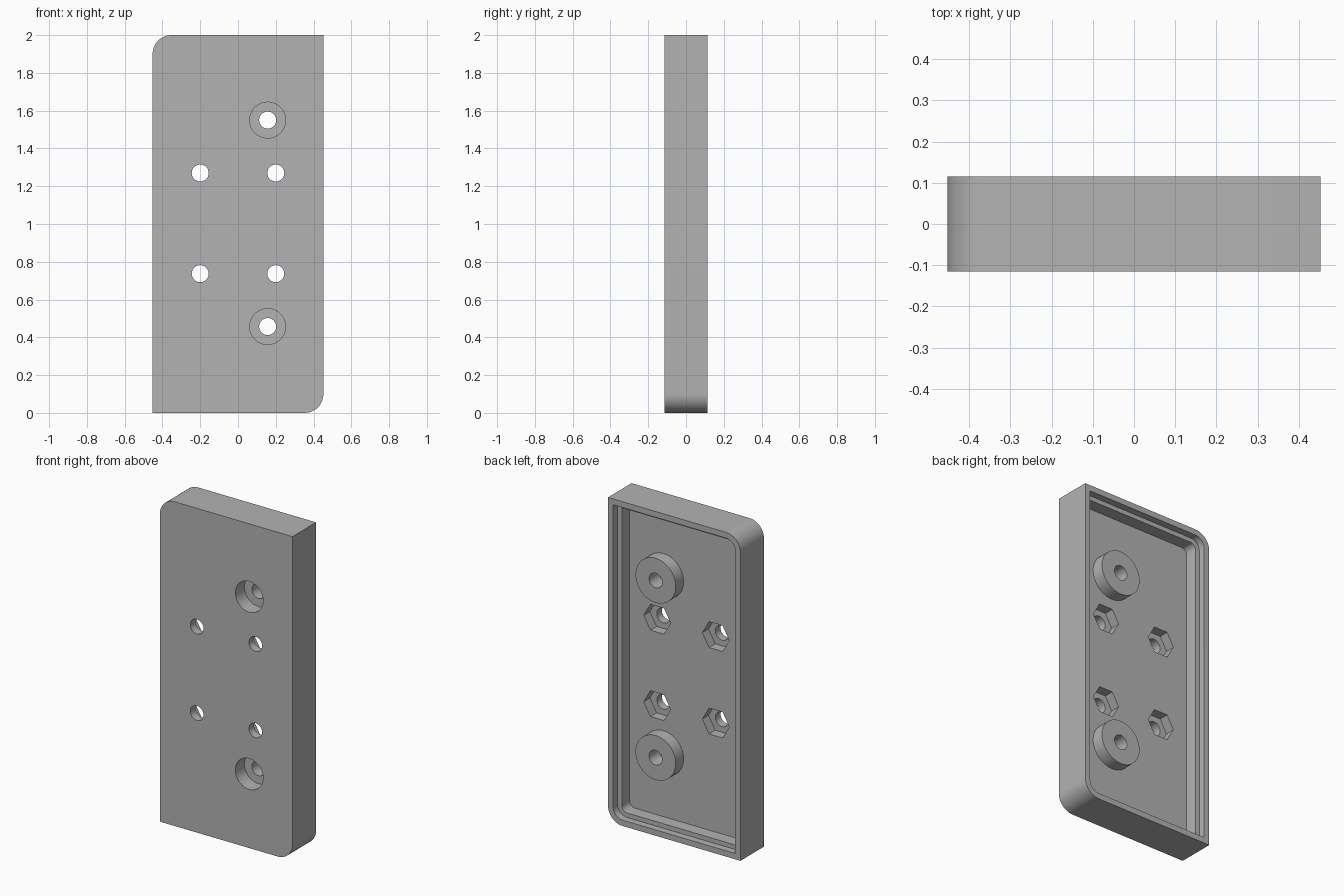
import bpy, bmesh
from math import cos, sin, pi, radians

default = bpy.data.objects.get("Cube")
if default:
    bpy.data.objects.remove(default, do_unlink=True)

W, H, D = 0.452, 2.0, 0.115           # half width, height, half depth
CORNER, LIP, WALL = 0.1, 0.036, 0.064
LEDGE_Y, FLOOR_Y = 0.072, -0.005
BOSS_X = 0.157

grey = bpy.data.materials.new("plain grey")
grey.use_nodes = True
grey.diffuse_color = (0.45, 0.45, 0.45, 1)
grey.node_tree.nodes["Principled BSDF"].inputs["Base Color"].default_value = (0.45, 0.45, 0.45, 1)


def prism(name, outline, y0, y1):
    """Extrude an x-z outline from y0 to y1."""
    bm = bmesh.new()
    face = bm.faces.new([bm.verts.new((x, y0, z)) for x, z in outline])
    new = bmesh.ops.extrude_face_region(bm, geom=[face])["geom"]
    verts = [v for v in new if isinstance(v, bmesh.types.BMVert)]
    bmesh.ops.translate(bm, vec=(0, y1 - y0, 0), verts=verts)
    bmesh.ops.recalc_face_normals(bm, faces=bm.faces)
    mesh = bpy.data.meshes.new(name)
    bm.to_mesh(mesh)
    bm.free()
    mesh.materials.append(grey)
    ob = bpy.data.objects.new(name, mesh)
    bpy.context.collection.objects.link(ob)
    return ob


def arc(x, z, r, start, end, steps):
    return [(x + r * cos(a), z + r * sin(a))
            for a in (start + (end - start) * i / steps for i in range(steps + 1))]


def polygon(x, z, r, sides):
    return arc(x, z, r, 0, 2 * pi, sides)[:-1]


def plate_outline(inset):
    """Rectangle with two opposite corners rounded."""
    w, low, high, r = W - inset, inset, H - inset, CORNER - inset
    return ([(-w, low)] + arc(w - r, low + r, r, -pi / 2, 0, 16)
            + [(w, high)] + arc(-w + r, high - r, r, pi / 2, pi, 16))


def combine(target, tool, operation):
    mod = target.modifiers.new(operation, "BOOLEAN")
    mod.operation, mod.solver, mod.object = operation, "EXACT", tool
    bpy.context.view_layer.objects.active = target
    bpy.ops.object.modifier_apply(modifier=mod.name)
    bpy.data.objects.remove(tool, do_unlink=True)


# Tray with a stepped rim open to the back
case = prism("case_half", plate_outline(0), -D, D)
combine(case, prism("rim_step", plate_outline(LIP), LEDGE_Y, D + 0.1), "DIFFERENCE")
combine(case, prism("cavity", plate_outline(WALL), FLOOR_Y, D + 0.1), "DIFFERENCE")

# Screw bosses, counterbored from the front
for z in (0.457, 1.55):
    combine(case, prism("boss", polygon(BOSS_X, z, 0.137, 64), -0.05, LEDGE_Y), "UNION")
    combine(case, prism("counterbore", polygon(BOSS_X, z, 0.095, 48), -D - 0.1, -0.025), "DIFFERENCE")
    combine(case, prism("screw_hole", polygon(BOSS_X, z, 0.045, 32), -0.06, D + 0.1), "DIFFERENCE")

# Through holes with hexagonal nut pockets in the floor
for x in (-0.2, 0.2):
    for z in (0.737, 1.27):
        combine(case, prism("nut_pocket", polygon(x, z, 0.092, 6), -0.065, D + 0.1), "DIFFERENCE")
        combine(case, prism("bolt_hole", polygon(x, z, 0.045, 32), -D - 0.1, D + 0.1), "DIFFERENCE")

bpy.ops.object.select_all(action="DESELECT")
case.select_set(True)
bpy.context.view_layer.objects.active = case
bpy.ops.object.shade_smooth_by_angle(angle=radians(30))
